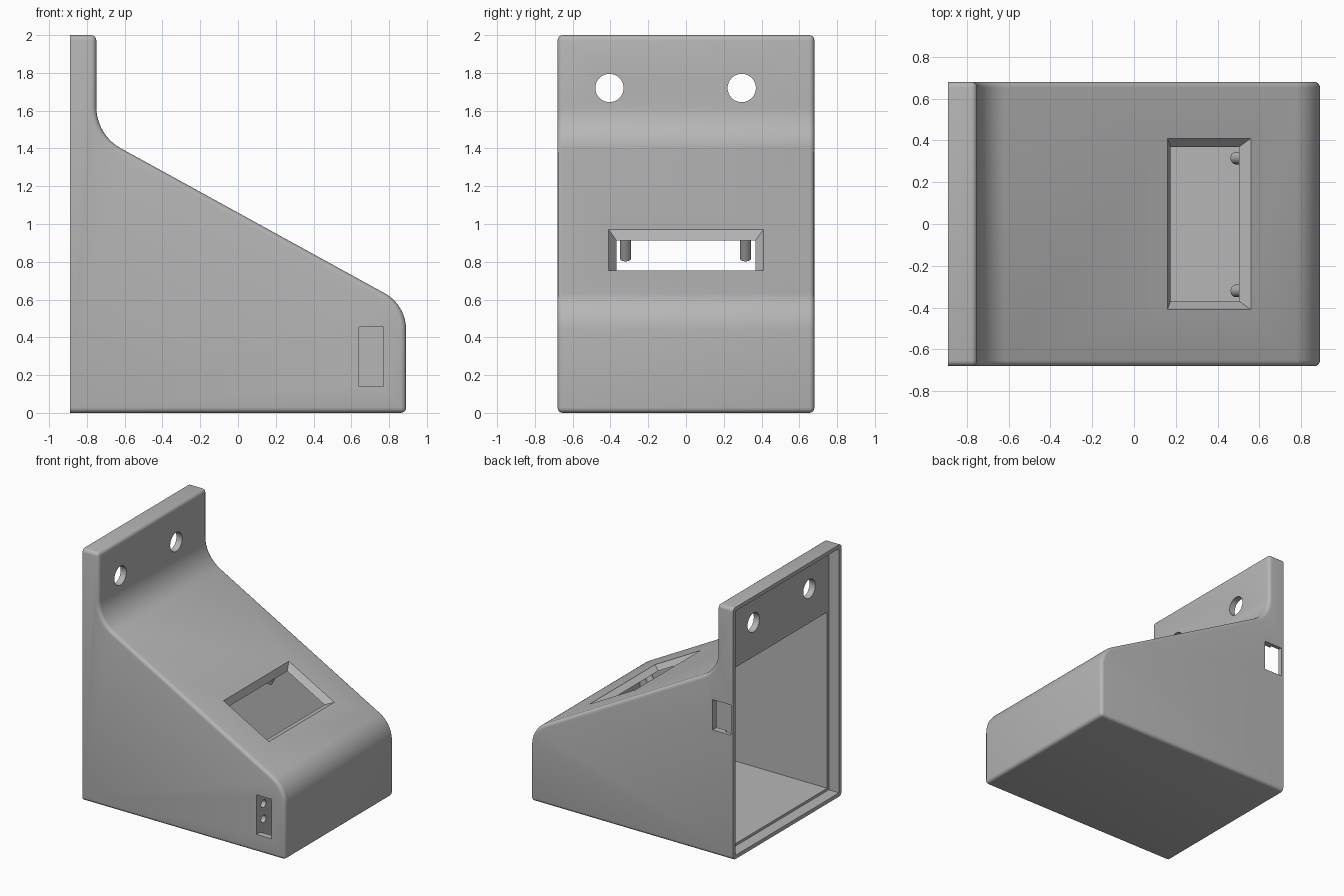
import bpy, bmesh, math
from mathutils import Vector, Matrix

if "Cube" in bpy.data.objects:
    bpy.data.objects.remove(bpy.data.objects["Cube"])

grey = bpy.data.materials.new("plain grey")
grey.diffuse_color = (0.47, 0.47, 0.47, 1)
grey.use_nodes = True
grey.node_tree.nodes["Principled BSDF"].inputs["Base Color"].default_value = grey.diffuse_color

# Frame of the sloped face: s runs down the slope, n points out of it
SLOPE = 0.549
S = Vector((1, 0, -SLOPE)).normalized()
N = Vector((SLOPE, 0, 1)).normalized()
WIN = Vector((0.36, 0, 1.06 - SLOPE * 0.36))


def make(name, bm):
    bmesh.ops.recalc_face_normals(bm, faces=bm.faces)
    me = bpy.data.meshes.new(name)
    bm.to_mesh(me)
    bm.free()
    ob = bpy.data.objects.new(name, me)
    bpy.context.collection.objects.link(ob)
    me.materials.append(grey)
    return ob


def prism(pts, y0, y1):
    """Extrude an xz profile along y."""
    bm = bmesh.new()
    f = bm.faces.new([bm.verts.new((x, y0, z)) for x, z in pts])
    ext = bmesh.ops.extrude_face_region(bm, geom=[f])["geom"]
    bmesh.ops.translate(bm, vec=(0, y1 - y0, 0),
                        verts=[v for v in ext if isinstance(v, bmesh.types.BMVert)])
    return bm


def box(name, x0, x1, y0, y1, z0, z1):
    return make(name, prism([(x0, z0), (x1, z0), (x1, z1), (x0, z1)], y0, y1))


def rod(name, centre, axis, r, length):
    bm = bmesh.new()
    m = Matrix.Translation(centre) @ axis.to_track_quat('Z', 'Y').to_matrix().to_4x4()
    bmesh.ops.create_cone(bm, cap_ends=True, segments=32, radius1=r, radius2=r,
                          depth=length, matrix=m)
    return make(name, bm)


def fillet(prev, corner, nxt, r, n=12):
    """Points of an arc that rounds a profile corner."""
    p, c, q = Vector(prev), Vector(corner), Vector(nxt)
    u, v = (p - c).normalized(), (q - c).normalized()
    half = u.angle(v) / 2
    centre = c + (u + v).normalized() * r / math.sin(half)
    a, b = c + u * r / math.tan(half) - centre, c + v * r / math.tan(half) - centre
    sweep = math.pi - 2 * half
    return [tuple(centre + (a * math.sin((1 - i / n) * sweep)
                            + b * math.sin(i / n * sweep)) / math.sin(sweep))
            for i in range(n + 1)]


def cut(target, cutters):
    bpy.context.view_layer.objects.active = target
    for c in cutters:
        m = target.modifiers.new("cut", 'BOOLEAN')
        m.operation, m.solver, m.object = 'DIFFERENCE', 'EXACT', c
        bpy.ops.object.modifier_apply(modifier=m.name)
        bpy.data.objects.remove(c)


def smooth(ob):
    bpy.ops.object.select_all(action='DESELECT')
    ob.select_set(True)
    bpy.context.view_layer.objects.active = ob
    bpy.ops.object.shade_smooth_by_angle(angle=math.radians(30))


# Outer body: side profile with two rounded bends
top, bend, nose, toe = (-0.75, 2), (-0.75, 1.472), (0.89, 0.571), (0.89, 0)
profile = ([(-0.89, 0), (-0.89, 2), top] + fillet(top, bend, nose, 0.25)
           + fillet(bend, nose, toe, 0.22) + [toe])
bm = prism(profile, -0.68, 0.68)
bmesh.ops.recalc_face_normals(bm, faces=bm.faces)
edges = [e for e in bm.edges if e.calc_face_angle(0) > 0.6
         and not all(v.co.x < -0.88 for v in e.verts)]
bmesh.ops.bevel(bm, geom=edges, offset=0.028, offset_type='OFFSET', segments=4,
                profile=0.5, affect='EDGES', clamp_overlap=True)
housing = make("housing", bm)

# Hollow inside, and the shallow seat for a back plate
inner = 1.009
cavity = make("cavity", prism([(-0.84, 0.05), (-0.84, inner + SLOPE * 0.8), (-0.8, inner + SLOPE * 0.8),
                               (0.845, inner - SLOPE * 0.845), (0.845, 0.05)], -0.63, 0.63))
seat = box("seat", -1.0, -0.8, -0.65, 0.65, 0.03, 1.97)

# Display window with bevelled sides
bm = bmesh.new()
rings = []
for out in (0.03, -0.08):
    a, b = 0.228 + out * 0.93, 0.41 + out * 0.93
    rings.append([bm.verts.new(WIN + N * out + S * i * a + Vector((0, j * b, 0)))
                  for i, j in ((-1, -1), (1, -1), (1, 1), (-1, 1))])
for r in rings:
    bm.faces.new(r)
for i in range(4):
    k = (i + 1) % 4
    bm.faces.new((rings[0][i], rings[0][k], rings[1][k], rings[1][i]))
window = make("window", bm)

# Wall openings and mounting holes
switch_slot = box("switch_slot", 0.64, 0.77, -0.8, -0.6, 0.14, 0.455)
cable_slot = box("cable_slot", -0.87, -0.71, 0.6, 0.8, 0.99, 1.23)
screws = [rod("screw_hole", (-0.8, y, 1.72), Vector((1, 0, 0)), 0.075, 0.4)
          for y in (-0.405, 0.295)]
cut(housing, [cavity, seat, window, switch_slot, cable_slot] + screws)
smooth(housing)

# Pegs behind the window for holding the display
for s in (-0.25, 0.25):
    for y in (-0.32, 0.315):
        peg = rod("display_peg", WIN + S * s - N * 0.112 + Vector((0, y, 0)), N, 0.03, 0.155)
        smooth(peg)

# Inner bracket beside the side slot, with two small holes
bracket = box("switch_bracket", 0.59, 0.638, -0.64, -0.42, 0.04, 0.5)
cut(bracket, [rod("bracket_hole", (0.61, -0.59, z), Vector((1, 0, 0)), 0.03, 0.2)
              for z in (0.23, 0.35)])
smooth(bracket)
